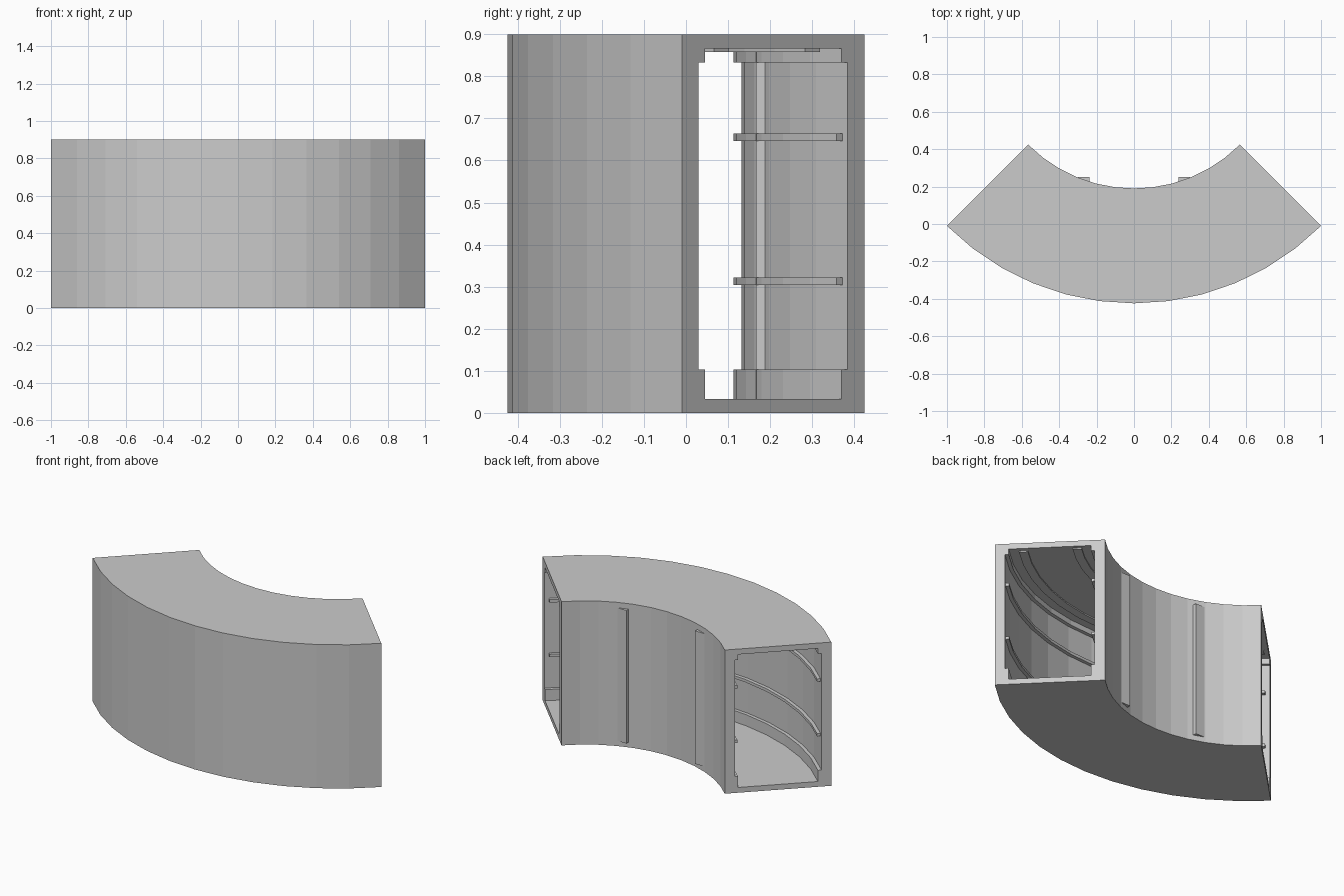
import bpy, bmesh, math

if "Cube" in bpy.data.objects:
    bpy.data.objects.remove(bpy.data.objects["Cube"], do_unlink=True)

# One plain grey material
grey = bpy.data.materials.new("light_grey")
grey.use_nodes = True
colour = (0.6, 0.6, 0.6, 1)
grey.diffuse_color = colour
grey.node_tree.nodes["Principled BSDF"].inputs["Base Color"].default_value = colour

CENTRE_Y = 0.99      # centre of the bend
STEP = 7.5           # degrees per facet
GRID = [i * STEP for i in range(-6, 7)]
SHORT = [-43.9] + GRID[1:-1] + [43.9]   # ribs stop just inside the ends


def finish(bm, name):
    bmesh.ops.recalc_face_normals(bm, faces=bm.faces)
    mesh = bpy.data.meshes.new(name)
    bm.to_mesh(mesh)
    bm.free()
    mesh.materials.append(grey)
    obj = bpy.data.objects.new(name, mesh)
    bpy.context.collection.objects.link(obj)
    return obj


def sweep(bm, profile, angles):
    """Sweep a closed (radius, z) profile round the bend; return the end edges."""
    rings = []
    for a in angles:
        t = math.radians(a)
        rings.append([bm.verts.new((r * math.sin(t), CENTRE_Y - r * math.cos(t), z))
                      for r, z in profile])
    n = len(profile)
    for p, q in zip(rings, rings[1:]):
        for i in range(n):
            j = (i + 1) % n
            bm.faces.new((p[i], p[j], q[j], q[i]))
    return [[bm.edges.get((ring[i], ring[(i + 1) % n])) for i in range(n)]
            for ring in (rings[0], rings[-1])]


def box_profile(r0, r1, z0, z1):
    return [(r0, z0), (r1, z0), (r1, z1), (r0, z1)]


def rib(name, *section):
    bm = bmesh.new()
    for edges in sweep(bm, box_profile(*section), SHORT):
        bmesh.ops.contextual_create(bm, geom=edges)
    finish(bm, name)


# Curved hollow corridor with stepped corners in the opening
R_IN, R_OUT, HEIGHT = 0.8, math.sqrt(2), 0.9
WALL_IN, WALL_OUT = 0.858, 1.358
LIP_IN, LIP_OUT = 0.877, 1.337
FLOOR, LOW, HIGH, CEILING = 0.033, 0.103, 0.833, 0.866
opening = [(LIP_IN, FLOOR), (LIP_OUT, FLOOR), (LIP_OUT, LOW), (WALL_OUT, LOW),
           (WALL_OUT, HIGH), (LIP_OUT, HIGH), (LIP_OUT, CEILING), (LIP_IN, CEILING),
           (LIP_IN, HIGH), (WALL_IN, HIGH), (WALL_IN, LOW), (LIP_IN, LOW)]
bm = bmesh.new()
outer_ends = sweep(bm, box_profile(R_IN, R_OUT, 0, HEIGHT), GRID)
inner_ends = sweep(bm, opening, GRID)
for outer, inner in zip(outer_ends, inner_ends):
    bmesh.ops.triangle_fill(bm, use_beauty=True, use_dissolve=False, edges=outer + inner)
finish(bm, "corridor_shell")

# Rails along both inside walls
for label, z in (("lower", 0.313), ("upper", 0.655)):
    rib(label + "_inner_wall_rail", WALL_IN - 0.01, LIP_IN, z - 0.009, z + 0.009)
    rib(label + "_outer_wall_rail", LIP_OUT, WALL_OUT + 0.01, z - 0.009, z + 0.009)

# Flat strips under the ceiling
rib("inner_ceiling_strip", 0.932, 0.982, 0.858, CEILING + 0.01)
rib("outer_ceiling_strip", 1.232, 1.282, 0.858, CEILING + 0.01)

# Upright posts set through the inner wall
for side, name in ((1, "left_post"), (-1, "right_post")):
    bm = bmesh.new()
    bmesh.ops.create_cube(bm, size=1)
    bmesh.ops.scale(bm, vec=(0.062, 0.084, CEILING - FLOOR), verts=bm.verts)
    bmesh.ops.translate(bm, vec=(side * 0.269, 0.208, (CEILING + FLOOR) / 2), verts=bm.verts)
    finish(bm, name)
